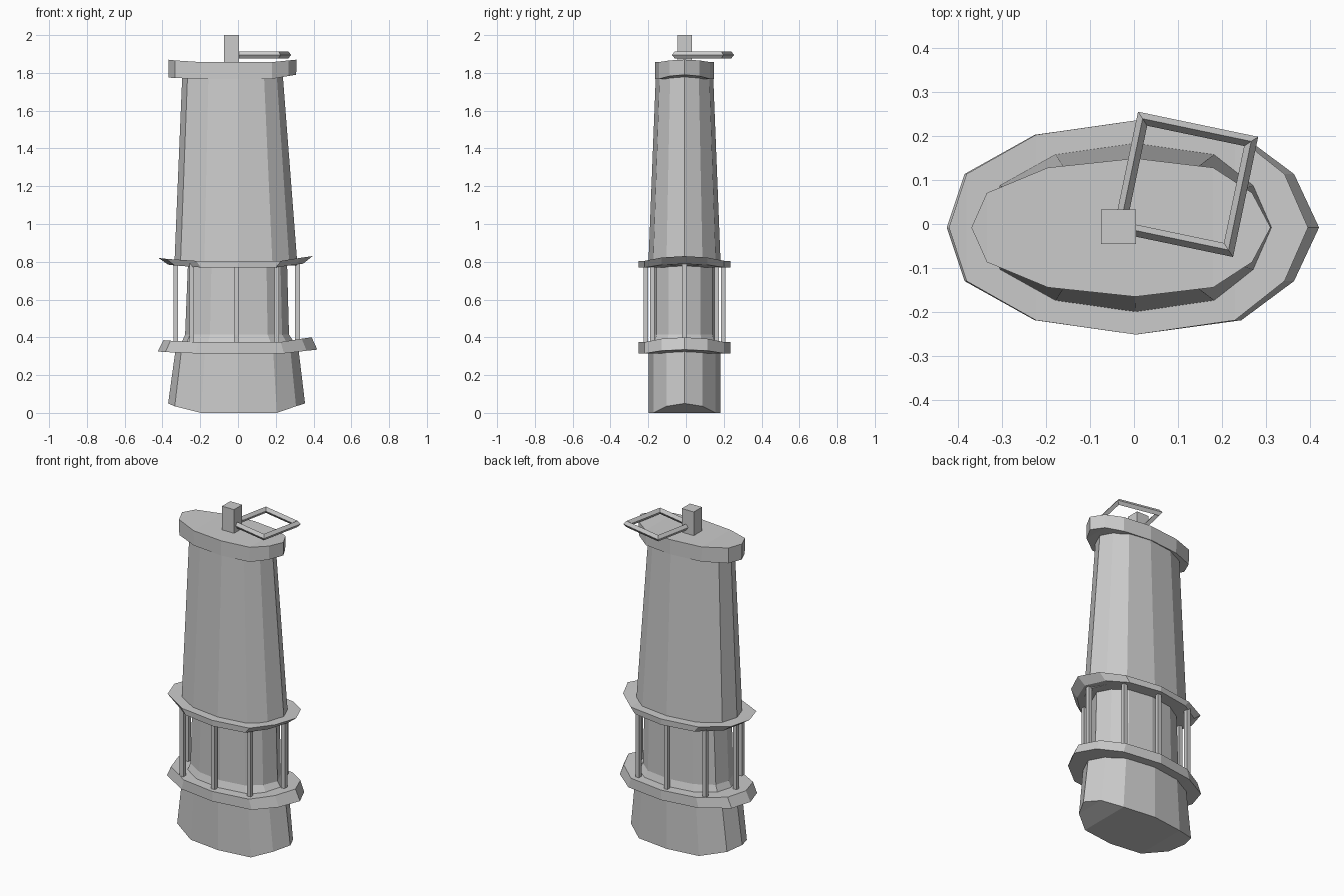
import bpy, bmesh, math

if "Cube" in bpy.data.objects:
    bpy.data.objects.remove(bpy.data.objects["Cube"])

CY = -0.008
# 12-sided oval: x fractions run from the right tip to the left tip
FX = [1, 0.865, 0.58, 0.01, -0.53, -0.905, -1]
RISE = [1, 0.7, 0.0, 0, 0.0, 0.7, 1]


def oval(xl, xr, ry, z, rise_l=0, rise_r=0):
    """One oval ring; the tips lift by rise_l / rise_r."""
    pts = []
    for i in range(12):
        j = i if i <= 6 else 12 - i
        f = FX[j]
        x = f * (xr if f > 0 else xl)
        y = CY + ry * math.sin(i * math.pi / 6)
        pts.append((x, y, z + RISE[j] * (rise_r if f > 0 else rise_l)))
    return pts


def loft(name, rings):
    bm = bmesh.new()
    loops = [[bm.verts.new(p) for p in oval(*r)] for r in rings]
    for a, b in zip(loops, loops[1:]):
        for i in range(12):
            k = (i + 1) % 12
            bm.faces.new((a[i], a[k], b[k], b[i]))
    # end caps in strips across the width, so that the ends bend cleanly
    for lp in (loops[0], loops[-1]):
        bm.faces.new((lp[0], lp[1], lp[11]))
        for i in range(1, 5):
            bm.faces.new((lp[i], lp[i + 1], lp[11 - i], lp[12 - i]))
        bm.faces.new((lp[5], lp[6], lp[7]))
    bmesh.ops.recalc_face_normals(bm, faces=bm.faces)
    me = bpy.data.meshes.new(name)
    bm.to_mesh(me)
    bm.free()
    ob = bpy.data.objects.new(name, me)
    bpy.context.collection.objects.link(ob)
    return ob


def box(name, loc, size):
    bpy.ops.mesh.primitive_cube_add(size=1, location=loc)
    ob = bpy.context.object
    ob.name = name
    ob.scale = size
    return ob


# fuel base with its arched underside
loft("fuel_base", [(0.37, 0.355, 0.19, 0.0, 0.05, 0.05),
                   (0.33, 0.32, 0.19, 0.34)])

# lower collar, wider at the bottom
loft("lower_collar", [(0.425, 0.42, 0.243, 0.315, 0.01, 0.02),
                      (0.395, 0.39, 0.243, 0.375, 0.01, 0.025)])

# glass with a small foot flare
loft("glass", [(0.30, 0.30, 0.185, 0.37),
               (0.28, 0.27, 0.17, 0.415),
               (0.265, 0.26, 0.17, 0.79)])

# upper collar, tips swept upward
loft("upper_collar", [(0.37, 0.345, 0.243, 0.77, 0.015, 0.02),
                      (0.42, 0.395, 0.243, 0.805, 0.015, 0.025)])

# guard rods around the glass
rods = [(-0.33, 0), (0.315, 0)] + [(x, s * y) for s in (1, -1)
        for x, y in ((-0.245, 0.17), (-0.01, 0.205), (0.205, 0.17))]
for i, (x, y) in enumerate(rods):
    box(f"guard_rod_{i + 1}", (x, CY + y, 0.58), (0.024, 0.024, 0.42))

# tapered bonnet
loft("bonnet", [(0.337, 0.315, 0.192, 0.78),
                (0.295, 0.237, 0.152, 1.79)])

# top lid
loft("lid", [(0.367, 0.308, 0.157, 1.768, 0.007, 0.022),
             (0.369, 0.31, 0.157, 1.857, 0.013, 0.013)])

# hanger post and square ring
box("hanger_post", (-0.035, -0.006, 1.925), (0.08, 0.078, 0.15))
bpy.ops.mesh.primitive_torus_add(major_segments=4, minor_segments=4,
                                 major_radius=0.178, minor_radius=0.019,
                                 location=(0.117, 0.09, 1.895),
                                 rotation=(0, 0, math.radians(33.2)))
bpy.context.object.name = "hanger_ring"
